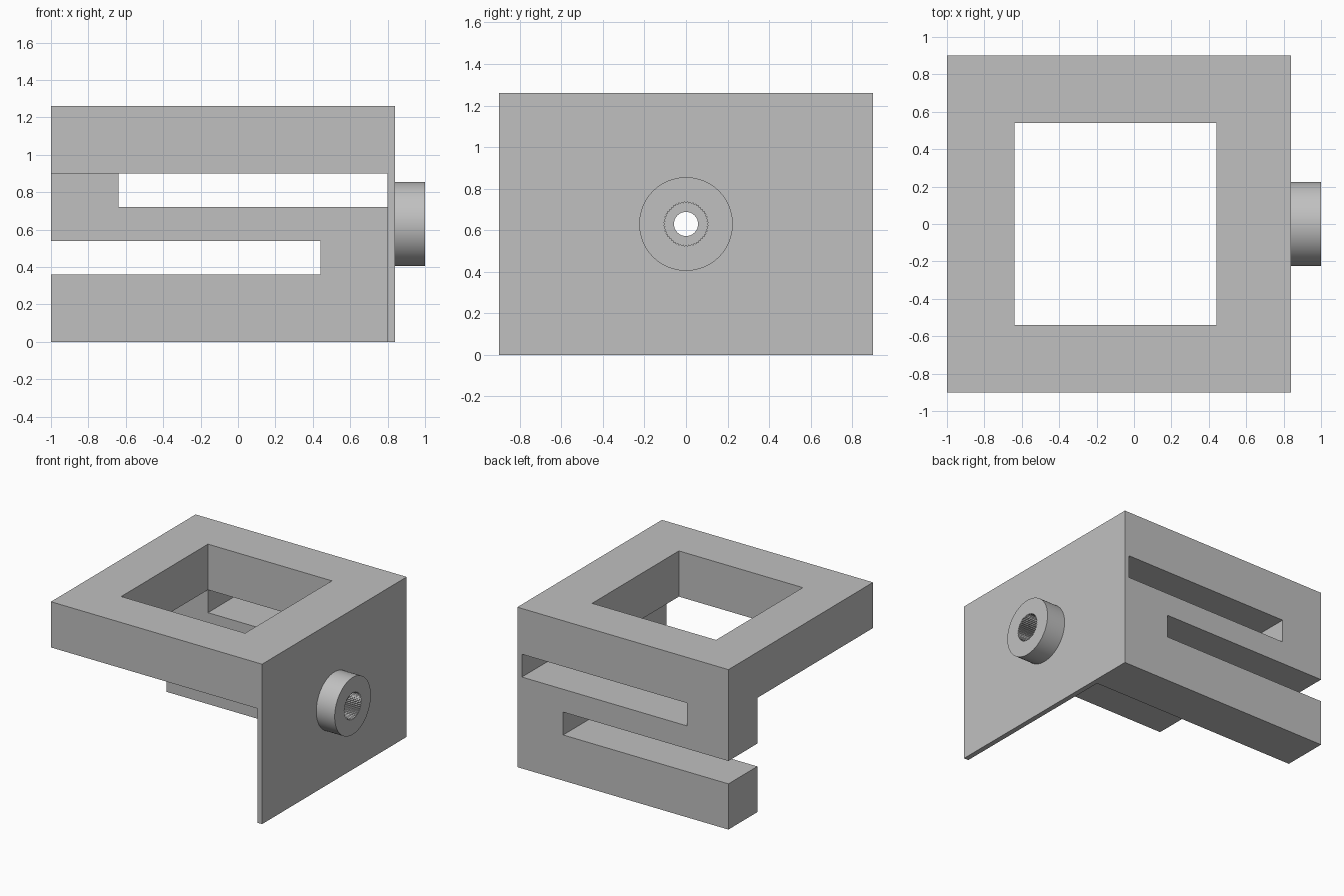
import bpy
import math
from mathutils import Matrix, Vector

cube = bpy.data.objects.get("Cube")
if cube:
    bpy.data.objects.remove(cube, do_unlink=True)

AXIS_Z = 0.63      # height of the mounting hole
BAR = 0.36         # thickness of the frame and spring bars

grey = bpy.data.materials.new("Plain grey")
grey.use_nodes = True
grey.diffuse_color = (0.53, 0.53, 0.53, 1)
grey.node_tree.nodes["Principled BSDF"].inputs["Base Color"].default_value = grey.diffuse_color


def new_object(name, verts, faces):
    mesh = bpy.data.meshes.new(name)
    mesh.from_pydata(verts, [], faces)
    mesh.materials.append(grey)
    obj = bpy.data.objects.new(name, mesh)
    bpy.context.collection.objects.link(obj)
    return obj


def box(name, lo, hi):
    verts = [(x, y, z) for x in (lo[0], hi[0]) for y in (lo[1], hi[1]) for z in (lo[2], hi[2])]
    faces = [(0, 1, 3, 2), (4, 6, 7, 5), (0, 4, 5, 1), (2, 3, 7, 6), (0, 2, 6, 4), (1, 5, 7, 3)]
    return new_object(name, verts, faces)


def rod(name, x0, x1, radii, count):
    """Rod along x; alternating radii give a toothed outline."""
    ring = []
    for i in range(count):
        a, r = math.tau * i / count, radii[i % len(radii)]
        ring.append((r * math.cos(a), AXIS_Z + r * math.sin(a)))
    verts = [(x, y, z) for x in (x0, x1) for y, z in ring]
    faces = [(i, (i + 1) % count, count + (i + 1) % count, count + i)[::-1] for i in range(count)]
    faces += [tuple(range(count))[::-1], tuple(range(count, 2 * count))]
    return new_object(name, verts, [f for f in faces])


def fix_normals(obj):
    bpy.ops.object.select_all(action='DESELECT')
    obj.select_set(True)
    bpy.context.view_layer.objects.active = obj
    bpy.ops.object.mode_set(mode='EDIT')
    bpy.ops.mesh.select_all(action='SELECT')
    bpy.ops.mesh.normals_make_consistent(inside=False)
    bpy.ops.object.mode_set(mode='OBJECT')


def cut(obj, cutter):
    fix_normals(cutter)
    fix_normals(obj)
    mod = obj.modifiers.new("cut", 'BOOLEAN')
    mod.operation, mod.solver, mod.object = 'DIFFERENCE', 'EXACT', cutter
    bpy.ops.object.modifier_apply(modifier=mod.name)
    bpy.data.objects.remove(cutter, do_unlink=True)


# Bracket: top frame, thin side plate and folded spring wall at the back
bracket = box("bracket", (-1, -0.9, 0), (0.84, 0.9, 1.26))
cut(bracket, box("front_space", (-1.2, -1.2, -0.2), (0.8, 0.9 - BAR, 1.26 - BAR)))
cut(bracket, box("top_window", (-0.64, -0.54, 0.8), (0.44, 0.54, 1.5)))
cut(bracket, box("upper_slot", (-0.64, 0.4, 0.72), (0.8, 1.2, 0.9)))
cut(bracket, box("lower_slot", (-1.2, 0.4, 0.36), (0.44, 1.2, 0.54)))
cut(bracket, rod("plate_hole", 0.7, 0.95, [0.058], 48))

# Round collar with a finely toothed bore
collar = rod("collar", 0.84, 1.0, [0.225], 96)
cut(collar, rod("collar_bore", 0.7, 1.2, [0.1, 0.107], 96))

bpy.ops.object.select_all(action='DESELECT')
collar.select_set(True)
bpy.context.view_layer.objects.active = collar
bpy.ops.object.shade_smooth_by_angle(angle=math.radians(20))
